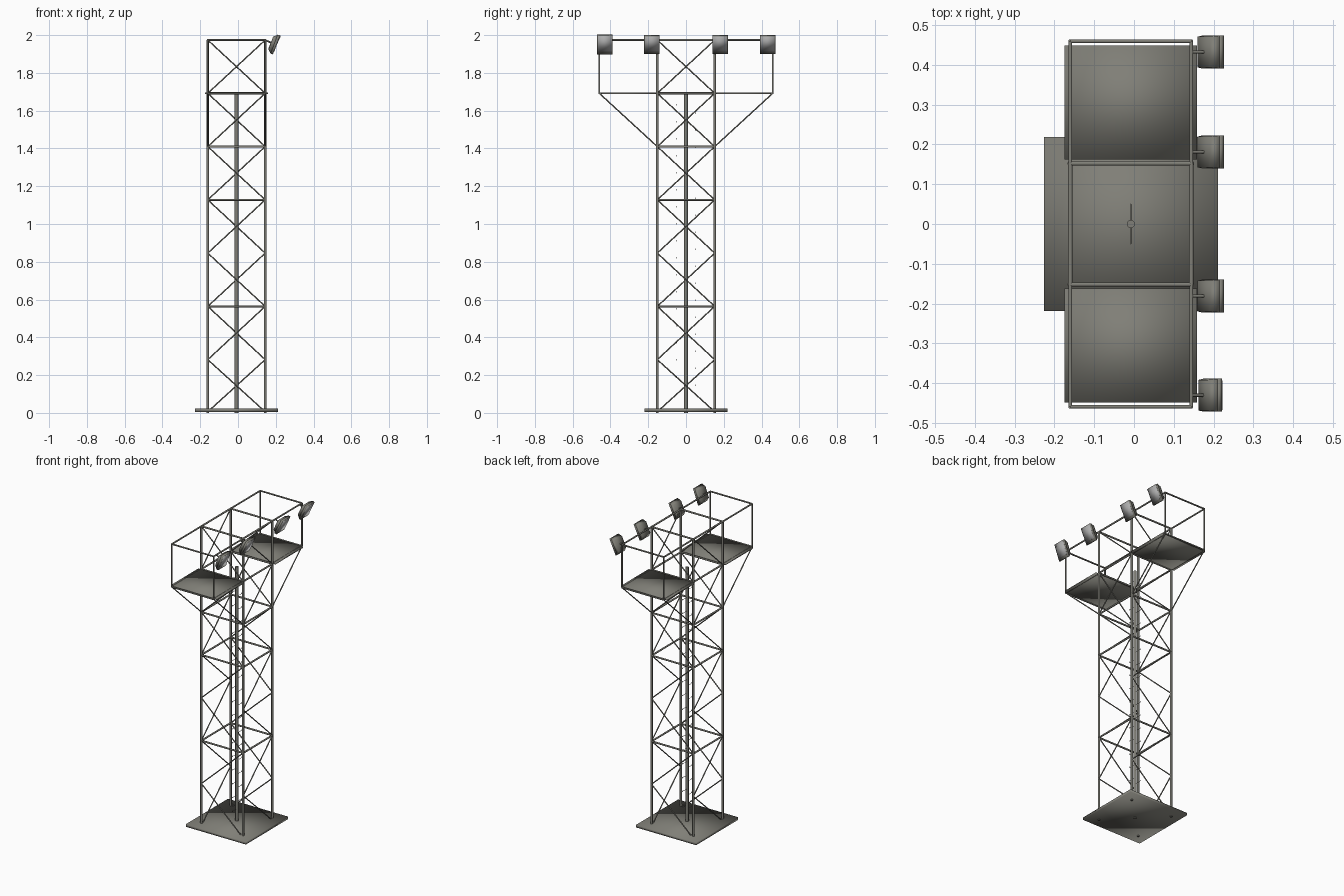
import bpy, bmesh, math
from mathutils import Vector, Matrix

if "Cube" in bpy.data.objects:
    bpy.data.objects.remove(bpy.data.objects["Cube"])

CX = -0.008          # tower axis in x
H = 0.152            # half width between leg axes
TOP, DECK = 1.974, 1.692
END = 0.459          # outer y of the side platforms
BAY = DECK / 6


def material(name, rgb):
    m = bpy.data.materials.new(name)
    m.diffuse_color = (*rgb, 1)
    m.use_nodes = True
    m.node_tree.nodes["Principled BSDF"].inputs["Base Color"].default_value = m.diffuse_color
    return m


steel = material("weathered_grey_steel", (0.215, 0.212, 0.185))
glass = material("lamp_glass_grey", (0.42, 0.42, 0.42))


def finish(name, bm, mat, smooth=True):
    bmesh.ops.recalc_face_normals(bm, faces=bm.faces[:])
    for f in bm.faces:
        f.smooth = smooth and len(f.verts) == 4
    me = bpy.data.meshes.new(name)
    bm.to_mesh(me)
    bm.free()
    me.materials.append(mat)
    ob = bpy.data.objects.new(name, me)
    bpy.context.collection.objects.link(ob)
    return ob


def rods(name, pairs, r, sides=10):
    bm = bmesh.new()
    for a, b in pairs:
        a, b = Vector(a), Vector(b)
        d = b - a
        mat = Matrix.Translation((a + b) / 2) @ d.to_track_quat('Z', 'Y').to_matrix().to_4x4()
        bmesh.ops.create_cone(bm, cap_ends=True, segments=sides, radius1=r, radius2=r,
                              depth=d.length, matrix=mat)
    return finish(name, bm, steel)


def add_box(bm, center, size, m=Matrix()):
    return bmesh.ops.create_cube(bm, size=1, matrix=m @ Matrix.Translation(center)
                                 @ Matrix.Diagonal((*size, 1)))['verts']


def box(name, center, size):
    bm = bmesh.new()
    add_box(bm, center, size)
    return finish(name, bm, steel)


# Corner positions, counter-clockwise from front left
corners = [(CX - H, -H), (CX + H, -H), (CX + H, H), (CX - H, H)]
sides = [(corners[i], corners[(i + 1) % 4]) for i in range(4)]

# Base plate and legs
box("base_plate", (CX, 0, 0.0135), (0.437, 0.437, 0.017))
rods("tower_legs", [((x, y, 0), (x, y, TOP)) for x, y in corners], 0.007, 12)

# Horizontal rings
rods("tower_rings", [((*a, z), (*b, z)) for a, b in sides
                     for z in (2 * BAY, 4 * BAY, 5 * BAY, DECK, TOP)], 0.0055)

# Zigzag bracing on each face
braces = []
for a, b in sides:
    for k in range(7):
        lo, hi = (b, a) if k % 2 == 0 else (a, b)
        braces.append(((*lo, max(k * BAY, 0.006)), (*hi, min((k + 1) * BAY, TOP))))
rods("tower_braces", braces, 0.0036, 8)

# Central climbing pole with alternating step pegs
rods("central_pole", [((CX, 0, 0), (CX, 0, DECK))], 0.01, 12)
pegs = []
for i in range(35):
    z, s = 0.1 + i * 0.045, 1 if i % 2 else -1
    pegs.append(((CX, 0, z), (CX, s * 0.05, z)))
    pegs.append(((CX, s * 0.05, z - 0.002), (CX, s * 0.05, z + 0.006)))
rods("climbing_pegs", pegs, 0.0013, 6)

# Side platforms: deck, frame, posts, rails and struts
for side, s in (("front", -1), ("back", 1)):
    box(side + "_platform_deck", (CX, s * 0.305, DECK), (0.333, 0.286, 0.009))
    frame = []
    for x in (CX - H, CX + H):
        frame.append(((x, s * END, DECK), (x, s * END, TOP)))
        for z in (DECK, TOP):
            frame.append(((x, s * H, z), (x, s * END, z)))
    for z in (DECK, TOP):
        frame.append(((CX - H, s * END, z), (CX + H, s * END, z)))
    rods(side + "_platform_railing", frame, 0.005)
    rods(side + "_platform_struts", [((x, s * H, 5 * BAY), (x, s * END, DECK))
                                     for x in (CX - H, CX + H)], 0.0036, 8)

# Floodlights on the right rail, facing +x and tilted down
for i, (y, tilt) in enumerate(((-0.43, 20), (-0.181, 25), (0.181, 25), (0.432, 25))):
    name = "floodlight_%d" % (i + 1)
    m = Matrix.Translation((0.203, y, 1.948)) @ Matrix.Rotation(math.radians(tilt), 4, 'Y')
    bm = bmesh.new()
    add_box(bm, (-0.006, 0, 0), (0.012, 0.083, 0.107), m)          # rim
    back = add_box(bm, (-0.0215, 0, 0), (0.019, 0.082, 0.105))     # tapered housing
    for v in back:
        if v.co.x < -0.03:
            v.co.y *= 0.94
            v.co.z *= 0.68
        v.co = m @ v.co
    finish(name + "_housing", bm, steel)
    bm = bmesh.new()
    add_box(bm, (0.0005, 0, 0.006), (0.003, 0.074, 0.087), m)      # glass
    finish(name + "_glass", bm, glass)
    rods(name + "_bracket", [((CX + H, y, TOP), m @ Vector((-0.03, 0, 0)))], 0.004, 8)
